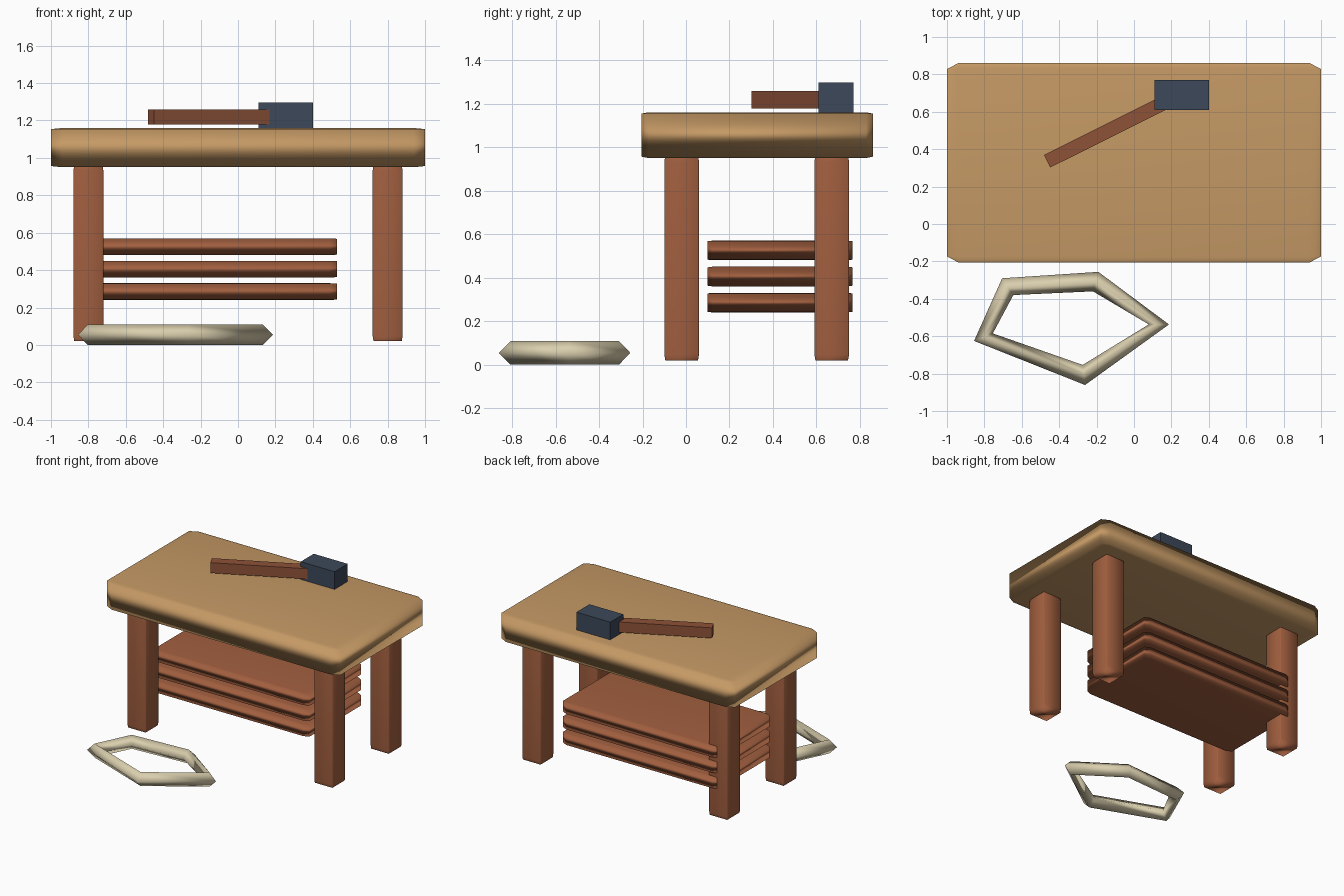
import bpy, bmesh
from math import radians
from mathutils import Vector

if "Cube" in bpy.data.objects:
    bpy.data.objects.remove(bpy.data.objects["Cube"])


def material(name, color):
    mat = bpy.data.materials.new(name)
    mat.diffuse_color = (*color, 1)
    mat.use_nodes = True
    mat.node_tree.nodes["Principled BSDF"].inputs["Base Color"].default_value = mat.diffuse_color
    return mat


oak = material("light_wood", (0.56, 0.32, 0.13))
red_wood = material("red_wood", (0.36, 0.115, 0.05))
handle_wood = material("handle_wood", (0.27, 0.085, 0.04))
iron = material("dark_iron", (0.045, 0.065, 0.10))
straw = material("pale_rope", (0.70, 0.62, 0.42))


def box(name, low, high, mat, bevel=0.0, turn=0.0):
    """Scaled unit cube; the bevel stretches with the box proportions."""
    low, high = Vector(low), Vector(high)
    bpy.ops.mesh.primitive_cube_add(size=1, location=(low + high) / 2,
                                    rotation=(0, 0, turn))
    obj = bpy.context.object
    obj.name = name
    obj.scale = high - low
    obj.data.materials.append(mat)
    if bevel:
        mod = obj.modifiers.new("soft_edges", 'BEVEL')
        mod.width = bevel
        mod.segments = 1
        for face in obj.data.polygons:
            face.use_smooth = True
    return obj


# Thick bench top
box("bench_top", (-1, -0.205, 0.95), (1, 0.86, 1.16), oak, 0.03)

# Four legs
for side, x in (("left", -0.80), ("right", 0.80)):
    for end, y in (("front", -0.02), ("back", 0.67)):
        box(f"{end}_{side}_leg", (x - 0.08, y - 0.08, 0.02),
            (x + 0.08, y + 0.08, 0.96), red_wood, 0.03)

# Stack of boards under the top
for i in range(3):
    z = 0.24 + 0.12 * i
    box(f"stacked_board_{i + 1}", (-0.80, 0.10, z), (0.53, 0.765, z + 0.09),
        red_wood, 0.03)

# Hammer: block head and angled handle running into it
box("hammer_head", (0.11, 0.61, 1.16), (0.40, 0.77, 1.297), iron)
mid, length = Vector((-0.125, 0.505, 1.218)), 0.76
half = Vector((length / 2, 0.0375, 0.04))
box("hammer_handle", mid - half, mid + half, handle_wood, 0, radians(26.5))

# Coil on the ground: diamond section swept round five corners
corners = [Vector((x, y, 0.054)) for x, y in
           ((-0.805, -0.605), (-0.675, -0.335), (-0.205, -0.308),
            (0.133, -0.537), (-0.268, -0.807))]
radius = 0.054
up = Vector((0, 0, radius))
bm = bmesh.new()
rings = []
for i, p in enumerate(corners):
    before = (p - corners[i - 1]).normalized()
    after = (corners[(i + 1) % 5] - p).normalized()
    out = (before + after).normalized().cross(Vector((0, 0, -1))) * radius
    rings.append([bm.verts.new(p + d) for d in (out, up, -out, -up)])
for i in range(5):
    a, b = rings[i], rings[(i + 1) % 5]
    for j in range(4):
        k = (j + 1) % 4
        bm.faces.new((a[j], b[j], b[k], a[k])).smooth = True
bmesh.ops.recalc_face_normals(bm, faces=bm.faces)
mesh = bpy.data.meshes.new("rope_coil")
bm.to_mesh(mesh)
bm.free()
mesh.materials.append(straw)
bpy.context.collection.objects.link(bpy.data.objects.new("rope_coil", mesh))
